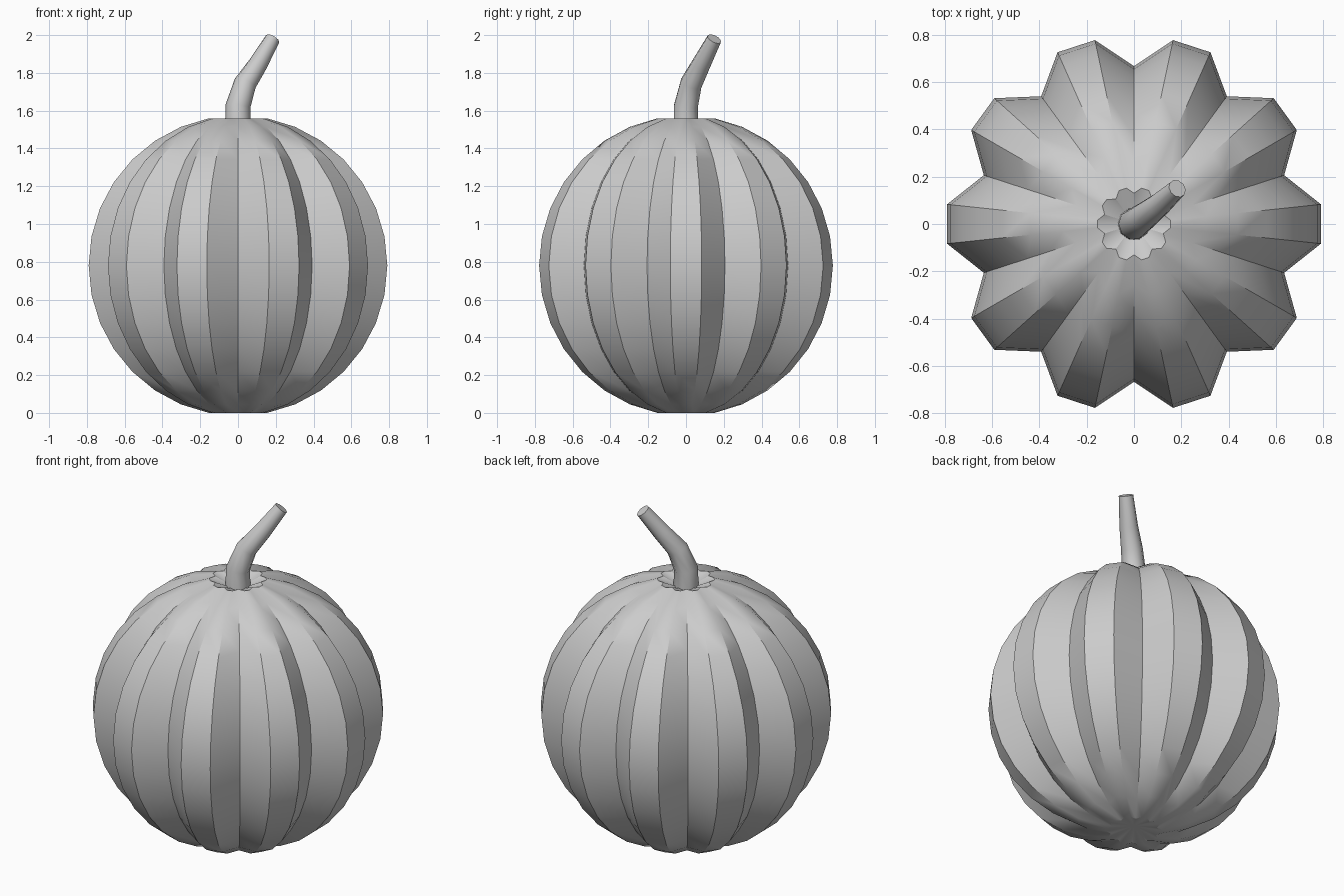
import bpy, bmesh, math

if "Cube" in bpy.data.objects:
    bpy.data.objects.remove(bpy.data.objects["Cube"])

R = 0.795
RINGS, SEGS = 16, 30
GROOVE = 0.84
CZ = R * math.cos(math.pi / RINGS)


def select_only(obj):
    bpy.ops.object.select_all(action='DESELECT')
    obj.select_set(True)
    bpy.context.view_layer.objects.active = obj


# Ribbed body: every third meridian is pulled in to form ten lobes
bm = bmesh.new()
rings = []
for i in range(1, RINGS):
    t = math.pi * i / RINGS
    ring = []
    for j in range(SEGS):
        a = math.radians(18 + 12 * j)
        r = R * math.sin(t) * (GROOVE if j % 3 == 0 else 1.0)
        ring.append(bm.verts.new((r * math.cos(a), r * math.sin(a), CZ + R * math.cos(t))))
    rings.append(ring)
for up, low in zip(rings, rings[1:]):
    for j in range(SEGS):
        k = (j + 1) % SEGS
        bm.faces.new((up[j], low[j], low[k], up[k]))

# Dimpled poles
top = bm.verts.new((0, 0, 2 * CZ - 0.06))
bottom = bm.verts.new((0, 0, 0.03))
for j in range(SEGS):
    k = (j + 1) % SEGS
    bm.faces.new((top, rings[0][j], rings[0][k]))
    bm.faces.new((bottom, rings[-1][k], rings[-1][j]))
bmesh.ops.recalc_face_normals(bm, faces=bm.faces)
mesh = bpy.data.meshes.new("pumpkin_body")
bm.to_mesh(mesh)
bm.free()
body = bpy.data.objects.new("pumpkin_body", mesh)
bpy.context.collection.objects.link(body)
select_only(body)
bpy.ops.object.shade_smooth_by_angle(angle=math.radians(30))

# Bent, tapering stem: x, y, z, radius
path = [(0, 0, 1.48, 0.070), (0, 0, 1.625, 0.066), (0.038, 0.028, 1.745, 0.060),
        (0.105, 0.080, 1.845, 0.051), (0.183, 0.150, 1.98, 0.040)]
curve = bpy.data.curves.new("stem", 'CURVE')
curve.dimensions = '3D'
curve.bevel_depth = 1.0
curve.bevel_resolution = 3
curve.use_fill_caps = True
spline = curve.splines.new('POLY')
spline.points.add(len(path) - 1)
for p, (x, y, z, r) in zip(spline.points, path):
    p.co = (x, y, z, 1)
    p.radius = r
stem = bpy.data.objects.new("stem", curve)
bpy.context.collection.objects.link(stem)
select_only(stem)
bpy.ops.object.convert(target='MESH')
bpy.ops.object.shade_smooth_by_angle(angle=math.radians(40))
